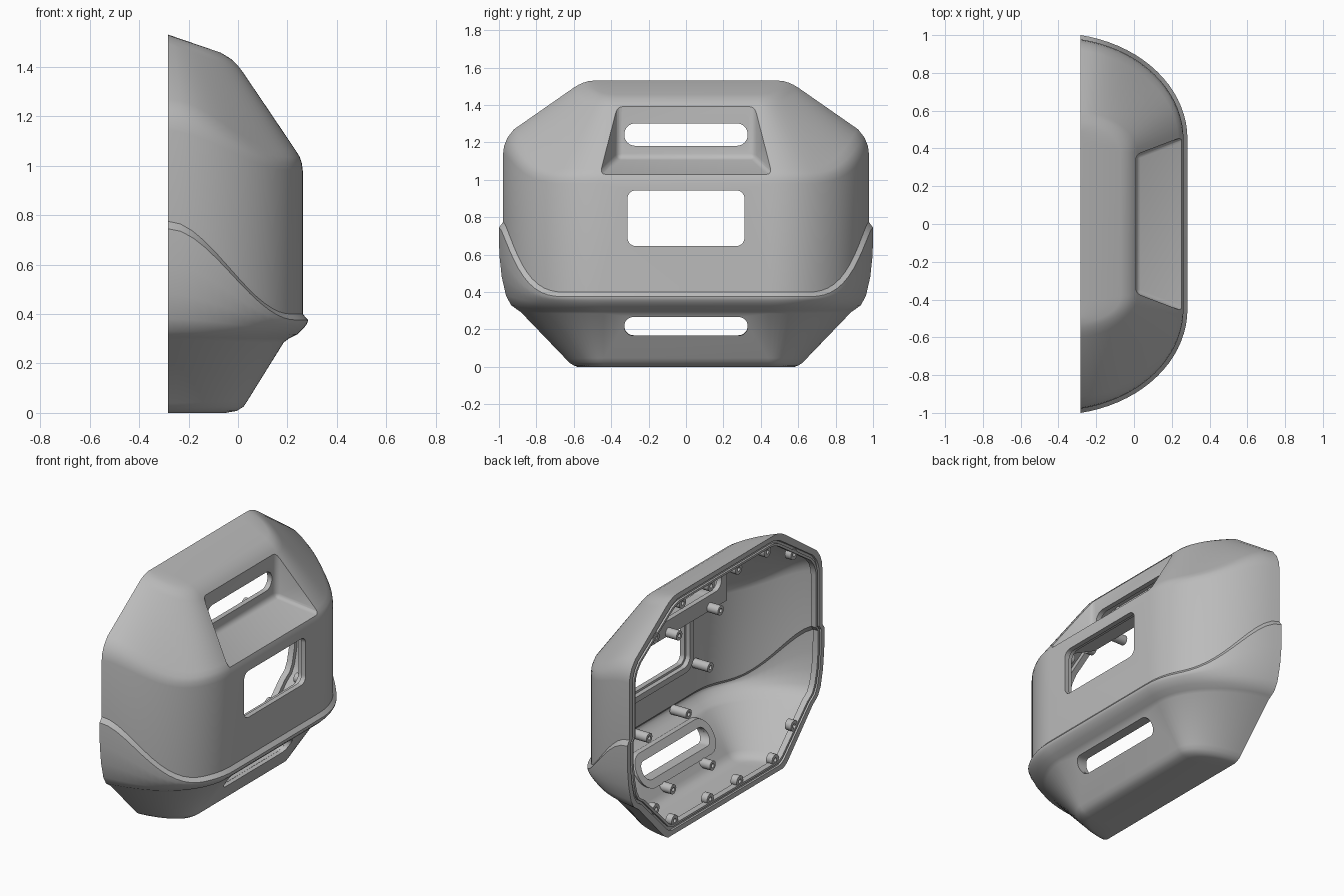
import bpy, bmesh, math

if "Cube" in bpy.data.objects:
    bpy.data.objects.remove(bpy.data.objects["Cube"])

BACK = -0.283
grey = bpy.data.materials.new("plain grey")
grey.diffuse_color = (0.5, 0.5, 0.5, 1)
grey.use_nodes = True
grey.node_tree.nodes["Principled BSDF"].inputs["Base Color"].default_value = grey.diffuse_color


def make(name, bm):
    bmesh.ops.recalc_face_normals(bm, faces=bm.faces)
    me = bpy.data.meshes.new(name)
    bm.to_mesh(me)
    bm.free()
    me.materials.append(grey)
    ob = bpy.data.objects.new(name, me)
    bpy.context.collection.objects.link(ob)
    return ob


def select(ob):
    bpy.ops.object.select_all(action='DESELECT')
    ob.select_set(True)
    bpy.context.view_layer.objects.active = ob


def smooth(ob, angle=32):
    select(ob)
    bpy.ops.object.shade_smooth_by_angle(angle=math.radians(angle))


def rounded(cy, cz, hw, hh, r, n=8):
    """Rounded rectangle in the y-z plane."""
    pts = []
    for k, (sy, sz) in enumerate([(1, 1), (-1, 1), (-1, -1), (1, -1)]):
        for i in range(n + 1):
            a = math.pi / 2 * (k + i / n)
            pts.append((cy + sy * (hw - r) + r * math.cos(a),
                        cz + sz * (hh - r) + r * math.sin(a)))
    return pts


def circle(cy, cz, r, n=20):
    return [(cy + r * math.cos(2 * math.pi * i / n),
             cz + r * math.sin(2 * math.pi * i / n)) for i in range(n)]


def prism(name, pts, x0, x1):
    bm = bmesh.new()
    a = [bm.verts.new((x0, y, z)) for y, z in pts]
    b = [bm.verts.new((x1, y, z)) for y, z in pts]
    bm.faces.new(a)
    bm.faces.new(b)
    for i in range(len(a)):
        j = (i + 1) % len(a)
        bm.faces.new((a[i], a[j], b[j], b[i]))
    return make(name, bm)


def ring(name, outer, inner, x0, x1, lean=0, z0=0):
    """Hollow prism along x, optionally leaning with a sloped wall."""
    bm = bmesh.new()
    loops = [[bm.verts.new((x + lean * (z - z0), y, z)) for y, z in p]
             for p, x in ((outer, x0), (outer, x1), (inner, x1), (inner, x0))]
    n = len(outer)
    for k in range(4):
        p, q = loops[k], loops[(k + 1) % 4]
        for i in range(n):
            j = (i + 1) % n
            bm.faces.new((p[i], p[j], q[j], q[i]))
    ob = make(name, bm)
    smooth(ob)
    return ob


# Profile rows: front x, front z, side y, side z, half length of flat front
ROWS = [(BACK, 0, .57, 0, .46), (-.05, 0, .58, 0, .44), (-.005, .008, .60, .008, .44),
        (.022, .025, .62, .02, .44), (.037, .047, .64, .04, .44),
        (.185, .285, .885, .295, .44), (.205, .30, .905, .308, .44),
        (.24, .318, .935, .33, .45), (.265, .342, .962, .38, .45),
        (.277, .357, .985, .48, .45), (.282, .368, .998, .60, .45),
        (.283, .376, 1.0, .745, .45), (.262, .40, .978, .775, .45),
        (.262, .43, .978, .80, .45), (.262, .98, .978, 1.14, .45),
        (.258, 1.01, .973, 1.18, .45), (.250, 1.035, .955, 1.225, .45),
        (.235, 1.06, .92, 1.27, .44), (.015, 1.385, .60, 1.493, .385),
        (-.005, 1.41, .575, 1.508, .38), (-.03, 1.433, .55, 1.519, .38),
        (-.07, 1.457, .525, 1.527, .38), (BACK, 1.53, .50, 1.53, .42)]
T = 0.032
INNER = [(max(BACK, x - T), T + zf * (1.53 - 2 * T) / 1.53, y - T,
          T + zb * (1.53 - 2 * T) / 1.53, f - .015) for x, zf, y, zb, f in ROWS]

N = 18
A0 = math.radians(11)


def row_points(row):
    """One half-round loop from the +y back edge round to the -y back edge."""
    x, zf, yb, zb, flat = row
    half = []
    for i in range(N + 1):
        a = A0 + (math.pi / 2 - A0) * i / N
        sx = (math.sin(a) - math.sin(A0)) / (1 - math.sin(A0))
        sy = math.cos(a) / math.cos(A0)
        s = min(1, sx * 1.1)
        w = 1 - sx if zf > 1.25 else 1 - s * s * (3 - 2 * s)
        half.append((BACK + (x - BACK) * sx, flat + (yb - flat) * sy, zf + (zb - zf) * w))
    return half + [(px, -py, pz) for px, py, pz in reversed(half)]


# Casing: outer skin, inner skin and flat back rim
bm = bmesh.new()
skins = [[[bm.verts.new(p) for p in row_points(r)] for r in rows] for rows in (ROWS, INNER)]
for g in skins:
    for r0, r1 in zip(g, g[1:]):
        for i in range(len(r0) - 1):
            bm.faces.new((r0[i], r0[i + 1], r1[i + 1], r1[i]))
borders = [g[0] + [r[-1] for r in g[1:-1]] + g[-1][::-1] + [r[0] for r in g[-2:0:-1]]
           for g in skins]
o, n = borders
for i in range(len(o)):
    j = (i + 1) % len(o)
    bm.faces.new((o[i], o[j], n[j], n[i]))
bmesh.ops.remove_doubles(bm, verts=bm.verts, dist=0.0004)
casing = make("casing", bm)


def tapered(name, profile, extra):
    """Side profile in x-z whose half width grows towards the front."""
    bm = bmesh.new()
    sides = []
    for s in (1, -1):
        sides.append([bm.verts.new((x, s * (.367 + extra + (x - .01) * .38), z))
                      for x, z in profile])
        bm.faces.new(sides[-1])
    a, b = sides
    for i in range(len(a)):
        j = (i + 1) % len(a)
        bm.faces.new((a[i], a[j], b[j], b[i]))
    return make(name, bm)


def boolean(cutter, op):
    m = casing.modifiers.new(op, 'BOOLEAN')
    m.operation, m.object, m.solver = op, cutter, 'EXACT'
    select(casing)
    bpy.ops.object.modifier_apply(modifier=m.name)
    bpy.data.objects.remove(cutter)


# Handle recess: walls added behind the slope, then the pocket cut out
boolean(tapered("recess_walls", [(-.022, 1.405), (-.022, 1.083), (.235, .992),
                                 (.236, 1.03), (-.012, 1.395)], .028), 'UNION')
pocket = tapered("recess_cutter", [(.01, 1.42), (.01, 1.115), (.25, 1.03),
                                   (.42, .97), (.42, 1.42)], 0)
bev = pocket.modifiers.new("round", 'BEVEL')
bev.width, bev.segments = .025, 3
boolean(pocket, 'DIFFERENCE')

# Window frame and slot collar on the inside of the wall
ring("window_frame", rounded(0, .795, .365, .20, .08), rounded(0, .795, .328, .163, .06), .20, .24)
ring("lower_slot_collar", rounded(0, .22, .38, .095, .095), rounded(0, .22, .33, .051, .05),
     .075, .115, .62, .22)

# Window and slots through the front wall
for hole in (rounded(0, .795, .313, .149, .045), rounded(0, 1.242, .33, .06, .059),
             rounded(0, .217, .33, .05, .049)):
    boolean(prism("hole_cutter", hole, -.27, .5), 'DIFFERENCE')
smooth(casing)

# Back rim: recessed sealing groove with a flush inner lip
half = [(r[2] + .006, r[3]) for r in INNER]
outline = half + [(-y, z) for y, z in reversed(half)]


def inset(d):
    return [(y * (1 - d), .765 + (z - .765) * (1 - d * 1.15)) for y, z in outline]


ring("rim_groove", outline, inset(.024), -.27, -.245)
ring("rim_lip", inset(.022), inset(.038), BACK, -.245)

# Screw bosses round the rim, and mounting posts near the openings
for s in (1, -1):
    for y, z in [(.43, 1.445), (.14, 1.445), (.51, .08), (.15, .08), (.70, .225), (.70, 1.325)]:
        ring("rim_boss", circle(s * y, z, .034), circle(s * y, z, .013), -.278, -.235)
    for y, z, x0, x1 in [(.21, 1.105, -.10, -.015), (.42, .99, .12, .235), (.42, .60, .12, .235),
                         (.20, .385, .12, .235), (.20, .10, -.05, .035)]:
        ring("mounting_post", circle(s * y, z, .03), circle(s * y, z, .013), x0, x1)
